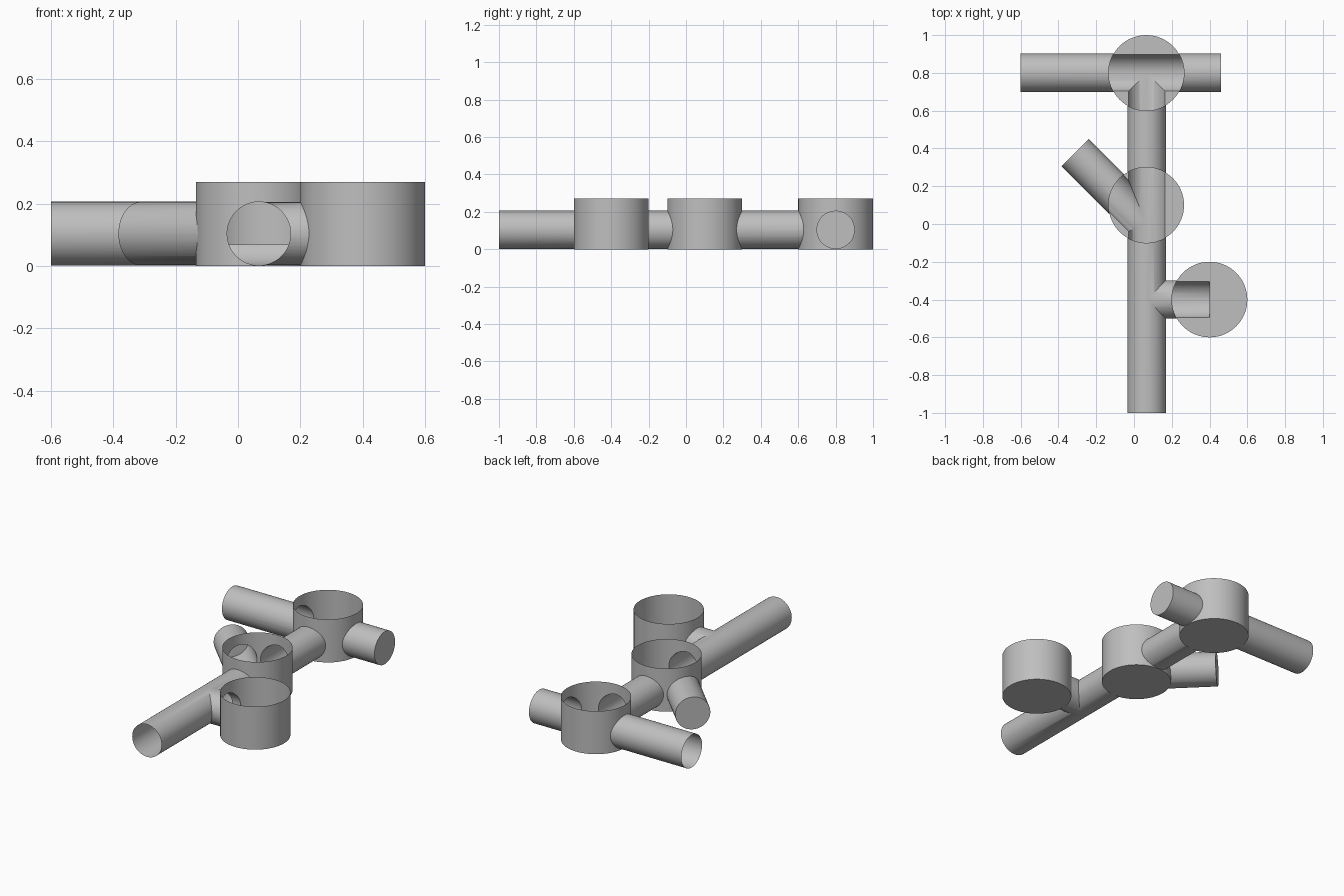
import bpy
import bmesh
from math import radians
from mathutils import Vector

if "Cube" in bpy.data.objects:
    bpy.data.objects.remove(bpy.data.objects["Cube"], do_unlink=True)

PIPE_R, AXIS_Z = 0.102, 0.104
POT_R, BENCH, TOP = 0.2, 0.07, 0.27
X = 0.067                                    # main pipe line
POTS = [("back", X - 0.002, 0.8), ("middle", X - 0.002, 0.1), ("side", 0.4, -0.4)]

grey = bpy.data.materials.new("concrete grey")
grey.use_nodes = True
grey.diffuse_color = (0.52, 0.52, 0.52, 1)
grey.node_tree.nodes["Principled BSDF"].inputs["Base Color"].default_value = grey.diffuse_color


def cylinder(name, start, end, radius, sides):
    a, b = Vector(start), Vector(end)
    bpy.ops.mesh.primitive_cylinder_add(vertices=sides, radius=radius,
                                        depth=(b - a).length, location=(a + b) / 2)
    ob = bpy.context.object
    ob.name = name
    ob.rotation_euler = (b - a).to_track_quat('Z', 'Y').to_euler()
    bpy.ops.object.transform_apply(location=True, rotation=True, scale=True)
    return ob


def pipe(name, start, end, radius=PIPE_R):
    return cylinder(name, (*start, AXIS_Z), (*end, AXIS_Z), radius, 48)


def combine(target, other, operation, keep=False):
    bpy.context.view_layer.objects.active = target
    mod = target.modifiers.new("join", 'BOOLEAN')
    mod.operation, mod.solver, mod.object = operation, 'EXACT', other
    bpy.ops.object.modifier_apply(modifier=mod.name)
    if not keep:
        bpy.data.objects.remove(other, do_unlink=True)


def finish(ob, unwanted, flip=lambda f: False):
    """Open the shell by dropping faces, then smooth and colour it."""
    bm = bmesh.new()
    bm.from_mesh(ob.data)
    bm.normal_update()
    bmesh.ops.delete(bm, geom=[f for f in bm.faces if unwanted(f)], context='FACES')
    bmesh.ops.reverse_faces(bm, faces=[f for f in bm.faces if flip(f)])
    bm.to_mesh(ob.data)
    bm.free()
    ob.data.materials.clear()
    ob.data.materials.append(grey)
    bpy.ops.object.select_all(action='DESELECT')
    ob.select_set(True)
    bpy.context.view_layer.objects.active = ob
    bpy.ops.object.shade_smooth_by_angle(angle=radians(30))


def flat_at(face, axis, value):
    return all(abs(v.co[axis] - value) < 0.001 for v in face.verts)


# Pipe runs joined into one body
network = pipe("pipe_network", (X, -1), (X, 0.795))
for name, start, end, radius in [
        ("cross_pipe", (-0.6, 0.8), (0.46, 0.8), PIPE_R + 0.0005),
        ("diagonal_pipe", (X, 0), (-0.312, 0.378), PIPE_R - 0.0005),
        ("side_pipe", (X + 0.004, -0.4), (0.4, -0.4), PIPE_R - 0.001)]:
    combine(network, pipe(name, start, end, radius), 'UNION')

# Chamber bases: floor disc and low wall, with the pipes passing through
for name, x, y in POTS:
    base = cylinder(name + "_chamber_base", (x, y, 0), (x, y, BENCH), POT_R, 64)
    combine(base, network, 'DIFFERENCE', keep=True)

    def inner(f):
        if flat_at(f, 2, 0):
            return False
        out = f.calc_center_median() - Vector((x, y, 0))
        out.z = 0
        return out.length < POT_R * 0.97 or f.normal.dot(out.normalized()) < 0.9

    finish(base, inner)

# Upper chambers merge with the pipes, leaving channels cut in the benching
for name, x, y in POTS:
    combine(network, cylinder(name, (x, y, BENCH), (x, y, TOP), POT_R, 64), 'UNION')
network.name = "pipes_and_chambers"

# Open the chamber tops and two pipe ends; benching faces upward
finish(network,
       lambda f: flat_at(f, 2, TOP) or flat_at(f, 1, -1) or flat_at(f, 0, -0.6),
       lambda f: flat_at(f, 2, BENCH))
